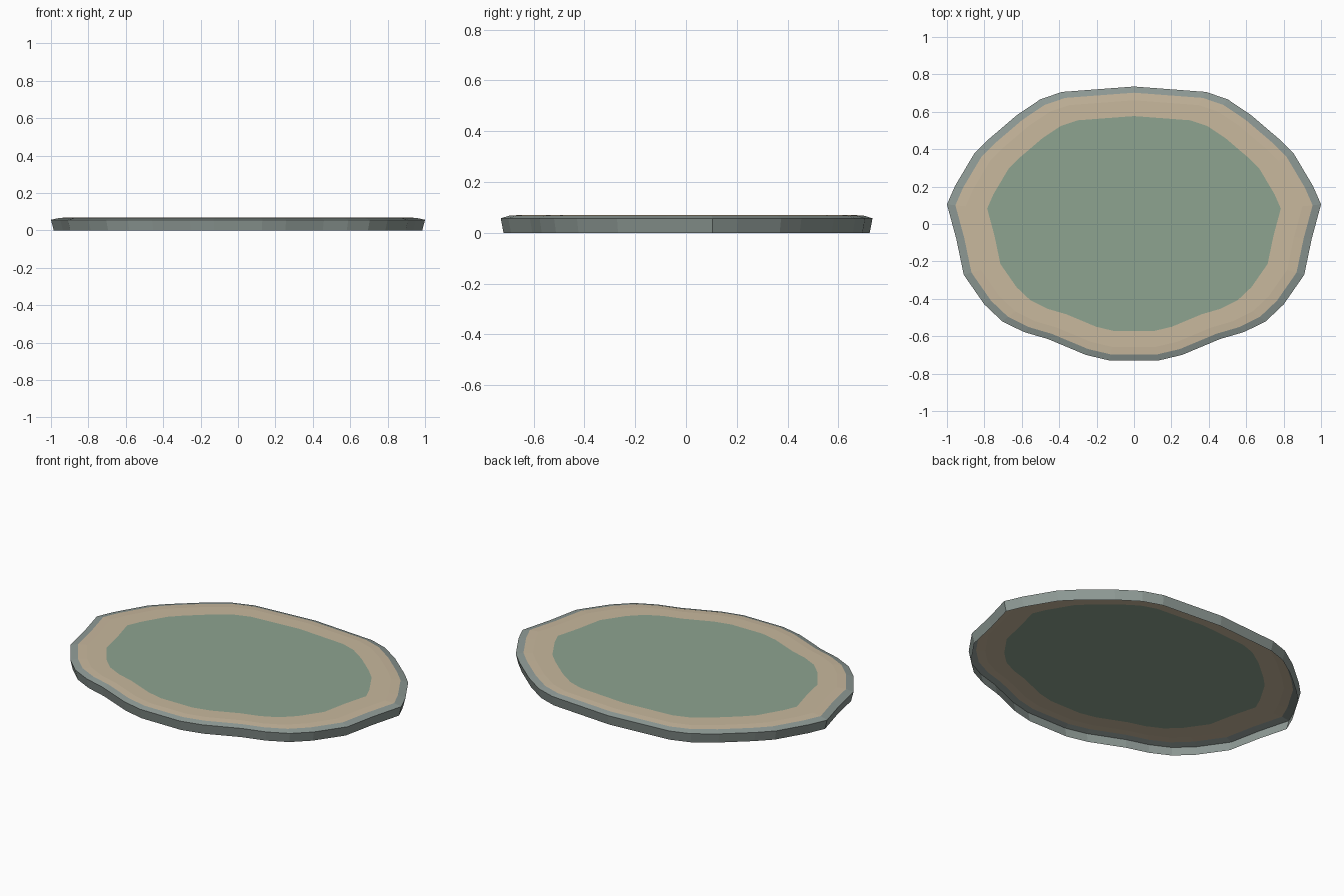
import bpy, bmesh

if "Cube" in bpy.data.objects:
    bpy.data.objects.remove(bpy.data.objects["Cube"])

# Right half of the shoreline, back to front; mirrored to the left
HALF = [(0, .735), (.385, .706), (.50, .667), (.625, .583), (.775, .455),
        (.855, .375), (.957, .203), (1.0, .105), (.95, -.08), (.91, -.272),
        (.80, -.43), (.705, -.52), (.59, -.577), (.46, -.615),
        (.257, -.70), (.13, -.73)]
OUTLINE = [(-x, y) for x, y in HALF[1:]] + [(x, y) for x, y in HALF[::-1]]


def material(name, color):
    mat = bpy.data.materials.new(name)
    mat.diffuse_color = (*color, 1)
    mat.use_nodes = True
    mat.node_tree.nodes["Principled BSDF"].inputs["Base Color"].default_value = mat.diffuse_color
    return mat


def shell(name, rings, mat, cap=False):
    """Skin scaled copies of the outline, given as (scale, height) pairs."""
    bm = bmesh.new()
    loops = [[bm.verts.new((x * s, y * s, z)) for x, y in OUTLINE] for s, z in rings]
    n = len(OUTLINE)
    for low, high in zip(loops, loops[1:]):
        for i in range(n):
            j = (i + 1) % n
            bm.faces.new((low[i], low[j], high[j], high[i]))
    if cap:
        bm.faces.new(loops[-1])
    mesh = bpy.data.meshes.new(name)
    bm.to_mesh(mesh)
    bm.free()
    mesh.materials.append(mat)
    obj = bpy.data.objects.new(name, mesh)
    bpy.context.collection.objects.link(obj)
    return obj


# Stone wall with sloped lip, open underneath
shell("stone_edge", [(.985, 0), (1, .057), (.955, .067)],
      material("stone", (.27, .32, .30)))

# Sand band
shell("sand_band", [(.955, .067), (.90, .070), (.785, .070)],
      material("sand", (.58, .48, .34)))

# Flat green centre
shell("grass_centre", [(.785, .070)], material("grass", (.27, .37, .28)), cap=True)
